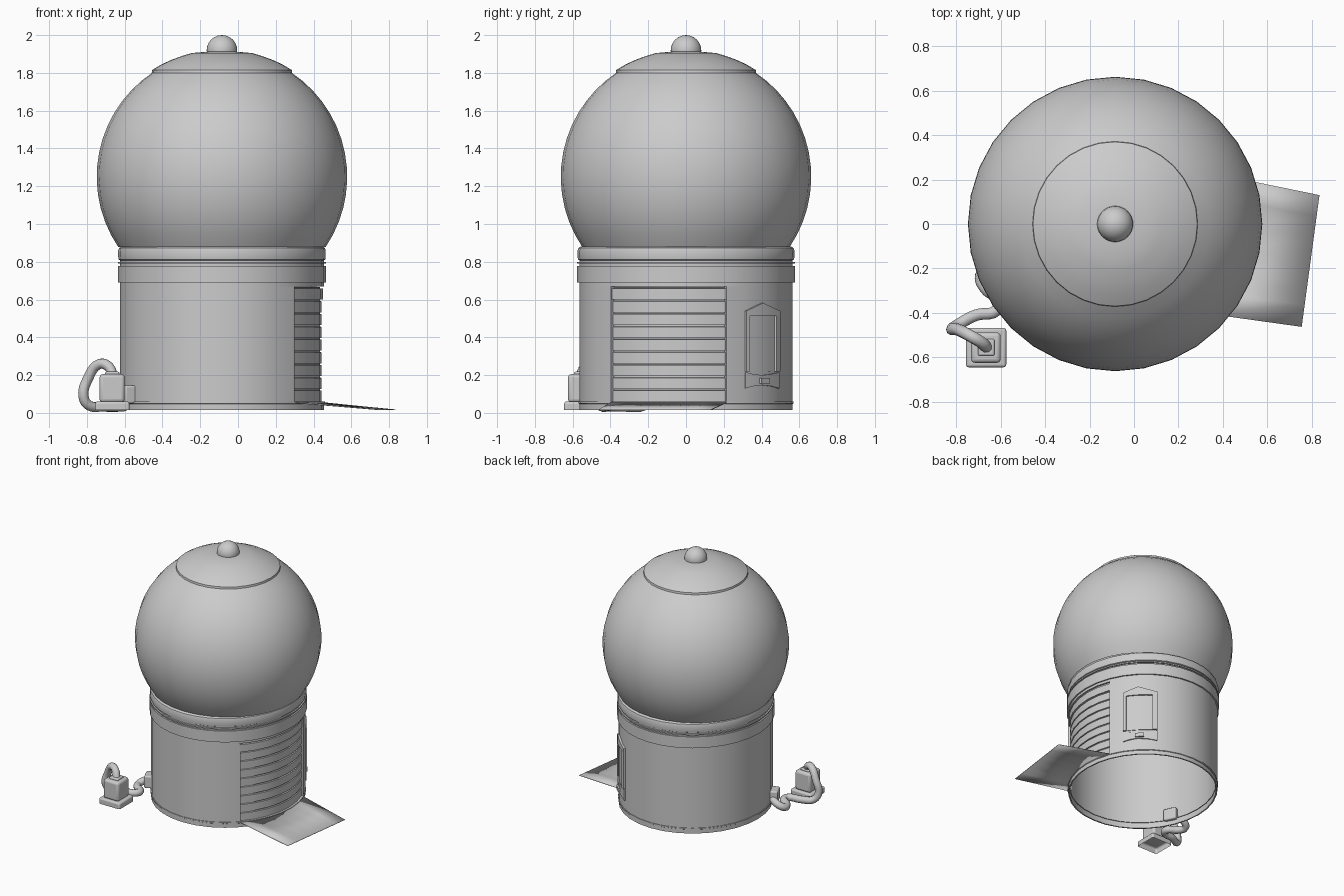
import bpy, bmesh, math
from mathutils import Vector

if "Cube" in bpy.data.objects:
    bpy.data.objects.remove(bpy.data.objects["Cube"])

CX = -0.085          # axis of the drum and globe
YS = 1.045           # the drum is slightly deeper than wide
SEG = 11.25          # 32 sides


def finish(name, bm, smooth=35, merge=True):
    if merge:
        bmesh.ops.remove_doubles(bm, verts=bm.verts, dist=1e-5)
    bmesh.ops.recalc_face_normals(bm, faces=bm.faces)
    me = bpy.data.meshes.new(name)
    bm.to_mesh(me)
    bm.free()
    me.shade_smooth()
    me.set_sharp_from_angle(angle=math.radians(smooth))
    ob = bpy.data.objects.new(name, me)
    bpy.context.collection.objects.link(ob)
    return ob


def lathe(name, profile, a0=0.0, a1=360.0, ys=1.0, smooth=35):
    bm = bmesh.new()
    n = round((a1 - a0) / SEG)
    rows = []
    for i in range(n + 1):
        a = math.radians(a0 + (a1 - a0) * i / n)
        rows.append([bm.verts.new((CX + r * math.cos(a), r * ys * math.sin(a), z))
                     for r, z in profile])
    for p, q in zip(rows, rows[1:]):
        for j in range(len(profile) - 1):
            bm.faces.new((p[j], q[j], q[j + 1], p[j + 1]))
    return finish(name, bm, smooth)


def curved_plate(name, cols, r0, r1):
    """Plate wrapped on the drum; cols are (y, z bottom, z top)."""
    bm = bmesh.new()
    rings = []
    for y, zb, zt in cols:
        a = math.asin(y / (0.54 * YS))
        rings.append([bm.verts.new((CX + r * math.cos(a), r * YS * math.sin(a), z))
                      for r, z in ((r0, zb), (r1, zb), (r1, zt), (r0, zt))])
    for p, q in zip(rings, rings[1:]):
        for j in range(4):
            k = (j + 1) % 4
            bm.faces.new((p[j], q[j], q[k], p[k]))
    bm.faces.new(rings[0])
    bm.faces.new(rings[-1])
    return finish(name, bm)


def box(name, lo, hi, bevel=0.0, rot=0.0, open_bottom=False):
    lo, hi = Vector(lo), Vector(hi)
    bm = bmesh.new()
    bmesh.ops.create_cube(bm, size=1)
    for v in bm.verts:
        v.co = Vector(c * s for c, s in zip(v.co, hi - lo))
    if open_bottom:
        bmesh.ops.delete(bm, geom=[f for f in bm.faces if f.normal.z < -0.5], context='FACES')
    ob = finish(name, bm)
    ob.location = (lo + hi) / 2
    ob.rotation_euler.z = math.radians(rot)
    if bevel:
        m = ob.modifiers.new("bevel", 'BEVEL')
        m.width, m.segments = bevel, 3
    return ob


# Globe, lid and knob
R, GZ = 0.663, 1.25
globe = []
for i in range(15):
    t = math.radians(-34 + (56.5 + 34) * i / 14)
    globe.append((R * math.cos(t), GZ + R * math.sin(t)))
lathe("globe", globe, smooth=60)
lathe("lid", [(0.362, 1.795), (0.372, 1.80), (0.37, 1.815), (0.32, 1.845), (0.265, 1.87),
              (0.21, 1.89), (0.16, 1.905), (0.08, 1.912), (0, 1.915)])
knob = [(0.081 * math.cos(math.radians(a)), 1.919 + 0.081 * math.sin(math.radians(a)))
        for a in range(-90, 91, 15)]
lathe("knob", knob, smooth=60)

# Drum: wall around the doorway, upper wall with bands, base ring
lathe("drum_wall", [(0.54, 0.055), (0.54, 0.67)], 22.5, 315, YS)
lathe("drum_top", [(0.525, 0.67), (0.54, 0.67), (0.54, 0.69), (0.551, 0.69), (0.551, 0.778),
                   (0.54, 0.778), (0.54, 0.79), (0.551, 0.79), (0.551, 0.80), (0.54, 0.80),
                   (0.54, 0.808), (0.547, 0.812), (0.549, 0.825), (0.549, 0.86),
                   (0.545, 0.873), (0.535, 0.88), (0.50, 0.88)], ys=YS)
lathe("base_ring", [(0.525, 0.06), (0.545, 0.06), (0.545, 0.05), (0.54, 0.047),
                    (0.54, 0.016), (0.53, 0.016), (0.53, 0.06)], ys=YS)

# Roller door with overlapping slats, plus jambs
slats = []
for i in range(9):
    z = 0.06 + 0.0675 * i
    r = 0.528 if i < 8 else 0.534
    slats += [(r, z), (r, z + 0.058), (0.519, z + 0.06), (0.519, z + 0.0675)]
lathe("roller_door", slats, -45, 22.5, YS)
for side, a in (("front", -45), ("back", 22.5)):
    y = 0.54 * YS * math.sin(math.radians(a))
    d = 0.006 if a > 0 else -0.006
    curved_plate("door_jamb_" + side, [(y - abs(d) / 2, 0.06, 0.67), (y + abs(d) / 2, 0.06, 0.67)],
                 0.515, 0.541)

# Ramp: thin sheet following the curved threshold
bm = bmesh.new()
inner, outer = [], []
for i in range(7):
    a = math.radians(-45 + SEG * i)
    f = i / 6
    inner.append(bm.verts.new((CX + 0.54 * math.cos(a), 0.54 * YS * math.sin(a), 0.056)))
    outer.append(bm.verts.new(Vector((0.755, -0.463, 0.018)).lerp(Vector((0.835, 0.13, 0.018)), f)))
for i in range(6):
    bm.faces.new((inner[i], outer[i], outer[i + 1], inner[i + 1]))
ramp = finish("ramp", bm)
ramp.modifiers.new("thickness", 'SOLIDIFY').thickness = 0.004

# Side window: gabled frame with recessed pane
curved_plate("window_pane", [(0.32, 0.22, 0.52), (0.36, 0.22, 0.52), (0.40, 0.22, 0.52),
                             (0.44, 0.22, 0.52), (0.48, 0.22, 0.52)], 0.535, 0.543)
curved_plate("window_gable", [(0.312, 0.512, 0.54), (0.355, 0.512, 0.56), (0.40, 0.512, 0.582),
                              (0.445, 0.512, 0.56), (0.488, 0.512, 0.54)], 0.535, 0.553)
for side, y in (("front", 0.312), ("back", 0.468)):
    curved_plate("window_post_" + side, [(y, 0.22, 0.512), (y + 0.02, 0.22, 0.512)], 0.535, 0.553)

# Dispenser plate below the window with a small latch
curved_plate("dispenser_plate", [(0.312, 0.13, 0.215), (0.355, 0.142, 0.205), (0.40, 0.147, 0.20),
                                 (0.445, 0.142, 0.205), (0.488, 0.13, 0.215)], 0.535, 0.547)
curved_plate("dispenser_latch", [(0.385, 0.155, 0.185), (0.43, 0.155, 0.185)], 0.535, 0.56)

# Plug: hollow foot, body, neck
box("plug_foot", (-0.756, -0.645, 0.015), (-0.575, -0.468, 0.06), 0.012, open_bottom=True)
box("plug_body", (-0.733, -0.625, 0.055), (-0.6, -0.488, 0.205), 0.018)
box("plug_neck", (-0.703, -0.593, 0.195), (-0.628, -0.518, 0.218), 0.008)

# Cord and its socket on the drum
box("cord_socket", (-0.62, -0.30, 0.05), (-0.53, -0.20, 0.145), 0.01, rot=24)
cu = bpy.data.curves.new("cord", 'CURVE')
cu.dimensions = '3D'
cu.bevel_depth, cu.bevel_resolution, cu.resolution_u = 0.027, 3, 6
cu.use_fill_caps = True
path = [(-0.662, -0.557, 0.20), (-0.685, -0.535, 0.245), (-0.735, -0.505, 0.258),
        (-0.795, -0.475, 0.18), (-0.818, -0.472, 0.09), (-0.79, -0.452, 0.04),
        (-0.71, -0.41, 0.035), (-0.62, -0.39, 0.035), (-0.605, -0.35, 0.035),
        (-0.67, -0.29, 0.032), (-0.69, -0.235, 0.035), (-0.65, -0.205, 0.06),
        (-0.57, -0.24, 0.09)]
sp = cu.splines.new('BEZIER')
sp.bezier_points.add(len(path) - 1)
for p, co in zip(sp.bezier_points, path):
    p.co = co
    p.handle_left_type = p.handle_right_type = 'AUTO'
sp.use_smooth = True
bpy.context.collection.objects.link(bpy.data.objects.new("cord", cu))
